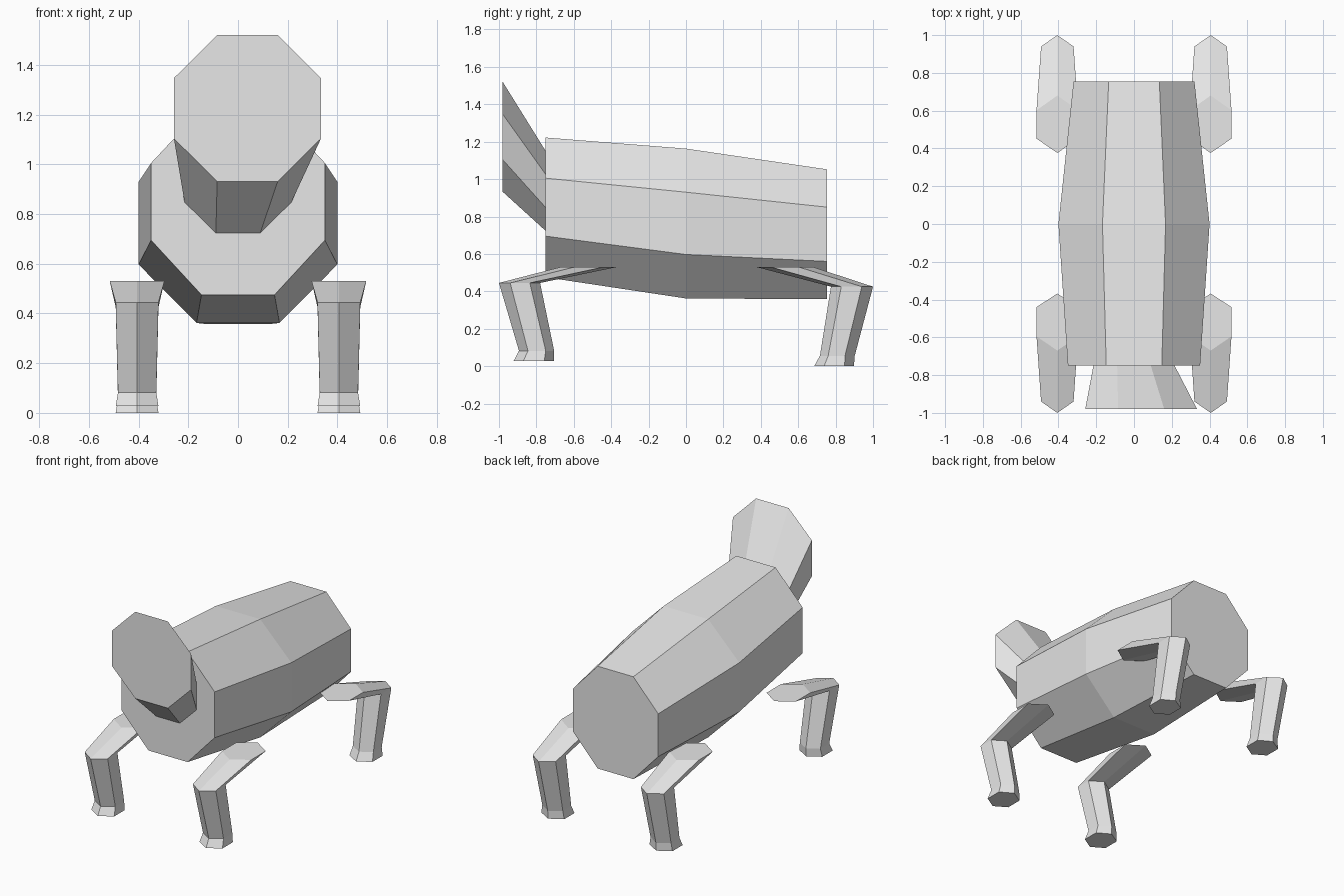
import bpy
import bmesh
import math

cube = bpy.data.objects.get("Cube")
if cube:
    bpy.data.objects.remove(cube, do_unlink=True)

GREY = (0.8, 0.8, 0.8, 1.0)
grey = bpy.data.materials.new("light_grey")
grey.use_nodes = True
grey.diffuse_color = GREY
grey.node_tree.nodes["Principled BSDF"].inputs["Base Color"].default_value = GREY


def loft(name, rings):
    """Skin a row of matching rings and cap both ends."""
    bm = bmesh.new()
    loops = [[bm.verts.new(p) for p in ring] for ring in rings]
    for a, b in zip(loops, loops[1:]):
        for i in range(len(a)):
            j = (i + 1) % len(a)
            bm.faces.new((a[i], a[j], b[j], b[i]))
    bm.faces.new(loops[0])
    bm.faces.new(loops[-1])
    bmesh.ops.recalc_face_normals(bm, faces=bm.faces)
    mesh = bpy.data.meshes.new(name)
    bm.to_mesh(mesh)
    bm.free()
    mesh.materials.append(grey)
    obj = bpy.data.objects.new(name, mesh)
    bpy.context.collection.objects.link(obj)
    return obj


def octagon(y, half_width, half_flat, heights, cx=0.0):
    """Upright eight-sided ring; heights run from bottom to top."""
    z0, z1, z2, z3 = heights
    right = [(half_flat, z0), (half_width, z1), (half_width, z2), (half_flat, z3)]
    outline = right + [(-x, z) for x, z in reversed(right)]
    return [(cx + x, y, z) for x, z in outline]


def hexagon(cx, z, half_width, ys):
    """Level six-sided ring with points facing front and back."""
    y0, y1, y2, y3 = ys
    return [(cx, y0, z), (cx + half_width, y1, z), (cx + half_width, y2, z),
            (cx, y3, z), (cx - half_width, y2, z), (cx - half_width, y1, z)]


# Barrel body
loft("body", [
    octagon(-0.75, 0.35, 0.147, (0.475, 0.695, 1.005, 1.222)),
    octagon(0.0, 0.40, 0.167, (0.362, 0.597, 0.93, 1.163)),
    octagon(0.755, 0.32, 0.134, (0.358, 0.56, 0.85, 1.052)),
])

# Flared head, turned slightly to one side
loft("head", [
    octagon(-0.75, 0.215, 0.089, (0.723, 0.848, 1.025, 1.15)),
    octagon(-0.98, 0.296, 0.122, (0.932, 1.104, 1.347, 1.52), cx=0.038),
])

# Legs: hip, knee, ankle and sole as (height, half width, y stations)
front_leg = [
    (0.53, 0.110, (-0.67, -0.595, -0.44, -0.368)),
    (0.445, 0.086, (-1.0, -0.94, -0.835, -0.78)),
    (0.082, 0.077, (-0.893, -0.845, -0.75, -0.705)),
    (0.027, 0.086, (-0.922, -0.87, -0.758, -0.707)),
]
hind_leg = [
    (0.53, 0.110, (0.68, 0.602, 0.452, 0.376)),
    (0.425, 0.086, (1.0, 0.94, 0.83, 0.775)),
    (0.055, 0.077, (0.902, 0.85, 0.76, 0.716)),
    (0.0, 0.086, (0.898, 0.848, 0.738, 0.685)),
]
for end, stations in (("front", front_leg), ("hind", hind_leg)):
    for side, sign in (("left", 1), ("right", -1)):
        loft(f"{end}_{side}_leg",
             [hexagon(sign * 0.406, z, w, ys) for z, w, ys in stations])
